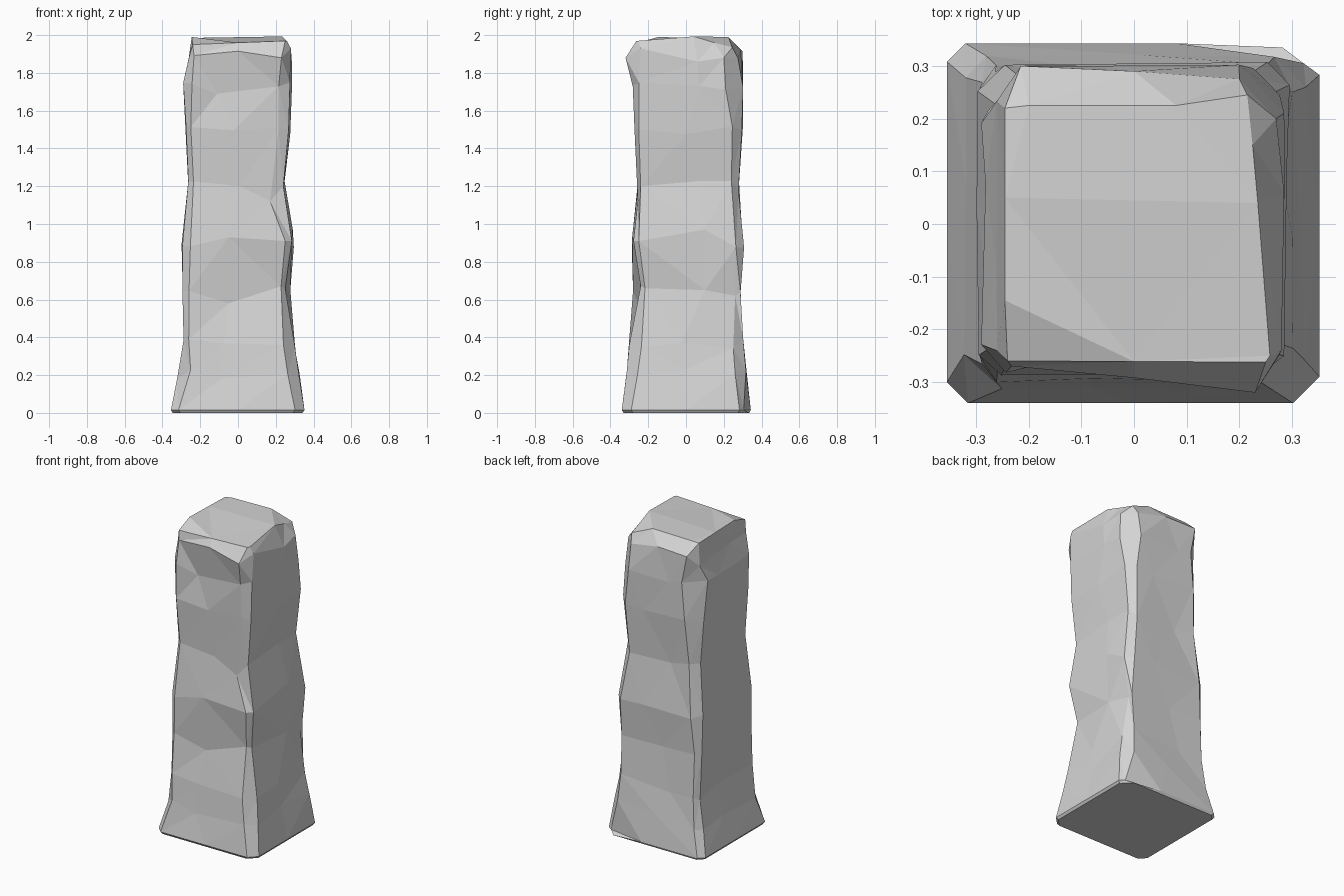
import bpy
import bmesh
import random
from mathutils import Vector

random.seed(7)

cube = bpy.data.objects.get("Cube")
if cube:
    bpy.data.objects.remove(cube, do_unlink=True)

# Single stone colour
stone = bpy.data.materials.new("grey stone")
stone.use_nodes = True
colour = (0.66, 0.66, 0.66, 1)
stone.diffuse_color = colour
shader = next(n for n in stone.node_tree.nodes if n.type == "BSDF_PRINCIPLED")
shader.inputs["Base Color"].default_value = colour
shader.inputs["Roughness"].default_value = 0.9

# Worn shaft levels: height, left, right, front, back, then the four corner
# cuts (front -x, front +x, back +x, back -x)
LEVELS = [
    (0, -.345, .342, -.33, .335, (.04, .05, .06, .035)),
    (.015, -.355, .352, -.34, .343, (.04, .05, .06, .035)),
    (.2, -.32, .325, -.315, .32, (.07, .06, .06, .04)),
    (.37, -.29, .303, -.298, .3, (.03, .06, .05, .03)),
    (.62, -.292, .285, -.28, .287, (.03, .06, .03, .03)),
    (.88, -.295, .293, -.288, .305, (.04, .05, .04, .05)),
    (1.2, -.266, .247, -.256, .28, (.03, .04, .04, .05)),
    (1.5, -.278, .278, -.272, .298, (.03, .06, .05, .08)),
    (1.74, -.292, .288, -.28, .302, (.05, .07, .09, .11)),
    (1.87, -.26, .283, -.272, .295, (.03, .05, .09, .06)),
]

# Broken top rim, anticlockwise from the front edge
TOP_RIM = [
    (-.24, -.26, 1.95), (0, -.261, 1.96), (.25, -.262, 1.97),
    (.258, -.25, 1.97), (.235, .04, 1.993), (.225, .15, 1.96),
    (.215, .245, 1.935), (.08, .225, 1.99), (-.2, .225, 1.985),
    (-.245, .22, 1.98), (-.245, .05, 1.985), (-.245, -.145, 1.99),
]

# Chips and hollows: (level, point on ring) -> position
CHIPS = {
    # Broken top
    (9, 1): (0, -.292, 1.915),
    (9, 2): (.23, -.32, 1.88),
    (9, 3): (.28, -.24, 1.93),
    (9, 4): (.285, .06, 1.86),
    (9, 5): (.27, .2, 1.88),
    (9, 6): (.2, .275, 1.88),
    (9, 7): (0, .29, 1.92),
    (9, 8): (-.215, .3, 1.915),
    (8, 1): (-.11, -.25, 1.69),
    # Front right corner
    (8, 3): (.275, -.25, 1.75),
    (7, 3): (.268, -.25, 1.5),
    (6, 2): (.17, -.255, 1.12),
    (6, 3): (.24, -.24, 1.2),
    (5, 2): (.25, -.278, .91),
    (5, 3): (.285, -.25, .91),
    (4, 2): (.228, -.24, .67),
    (4, 3): (.25, -.217, .66),
    # Waist
    (5, 1): (-.05, -.285, .93),
    (5, 4): (.29, .1, .97),
    (4, 1): (-.05, -.255, .58),
    (4, 4): (.277, .1, .65),
    (4, 5): (.26, .26, .62),
    # Base corner
    (1, 6): (.322, .305, .015),
    (1, 7): (.08, .343, .015),
}


def jitter(amount):
    return random.uniform(-amount, amount)


def ring_points(z, left, right, front, back, cuts):
    """Square section with cut corners and one wandering point per side."""
    rough = 0 if z < 0.1 else 1
    mid = [jitter(.1) * rough for _ in range(4)]
    sink = [random.uniform(-.002, .01) * rough for _ in range(4)]
    a, b, c, d = cuts
    flat = [
        (left + a, front), (mid[0], front + sink[0]), (right - b, front),
        (right, front + b), (right - sink[1], mid[1]), (right, back - c),
        (right - c, back), (mid[2], back - sink[2]), (left + d, back),
        (left, back - d), (left + sink[3], mid[3]), (left, front + a),
    ]
    return [Vector((x + jitter(.003) * rough, y + jitter(.003) * rough,
                    z + jitter(.03) * rough)) for x, y in flat]


rings = [ring_points(*level) for level in LEVELS]
for (level, index), position in CHIPS.items():
    rings[level][index] = Vector(position)
rings.append([Vector(p) for p in TOP_RIM])

# Skin the rings and close both ends
bm = bmesh.new()
loops = [[bm.verts.new(p) for p in ring] for ring in rings]
count = len(TOP_RIM)
for low, high in zip(loops, loops[1:]):
    for i in range(count):
        j = (i + 1) % count
        bm.faces.new((low[i], low[j], high[j], high[i]))
bm.faces.new(loops[0][::-1])
bm.faces.new(loops[-1])

# Split into flat facets
bmesh.ops.triangulate(bm, faces=bm.faces[:], quad_method="SHORT_EDGE")
bmesh.ops.recalc_face_normals(bm, faces=bm.faces[:])

mesh = bpy.data.meshes.new("stone_pillar")
bm.to_mesh(mesh)
bm.free()
mesh.materials.append(stone)
pillar = bpy.data.objects.new("stone_pillar", mesh)
bpy.context.collection.objects.link(pillar)
